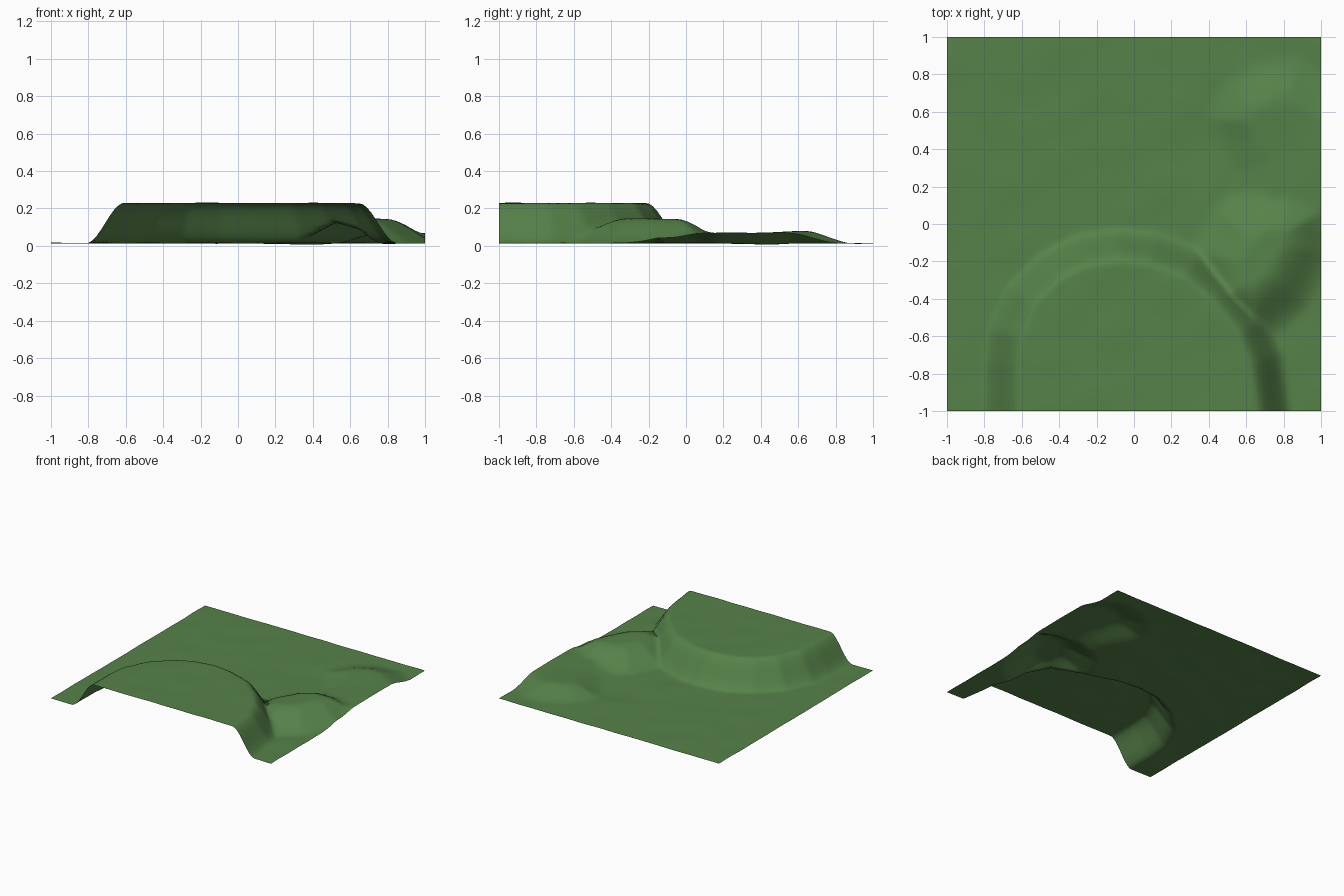
import bpy, bmesh, math
from mathutils import Vector, noise

if "Cube" in bpy.data.objects:
    bpy.data.objects.remove(bpy.data.objects["Cube"])

# Half-height outlines of the three raised areas
PLATEAU = [(-.71, -1.6), (-.71, -.75), (-.69, -.58), (-.6, -.38), (-.45, -.23), (-.28, -.14),
           (-.08, -.11), (.1, -.13), (.32, -.21), (.5, -.36), (.64, -.54), (.71, -.72),
           (.75, -1), (.75, -1.6)]
MID_MOUND = [(.44, -.17), (.53, .0), (.67, .1), (.82, .1), (.95, .04), (.94, -.14),
             (.82, -.36), (.65, -.5), (.45, -.42)]
LOW_MOUND = [(.64, .1), (.63, .3), (.57, .44), (.5, .56), (.57, .69), (.7, .76), (.85, .78),
             (1, .68), (1.3, .6), (1.3, -.03), (.9, -.03)]


def inside_distance(x, y, poly):
    """Distance to the outline, positive inside."""
    best, inside = 9.0, False
    for i, (ax, ay) in enumerate(poly):
        bx, by = poly[i - 1]
        dx, dy = bx - ax, by - ay
        t = max(0, min(1, ((x - ax) * dx + (y - ay) * dy) / (dx * dx + dy * dy)))
        best = min(best, math.hypot(x - ax - t * dx, y - ay - t * dy))
        if (ay > y) != (by > y) and x < ax + dx * (y - ay) / dy:
            inside = not inside
    return best if inside else -best


def rise(x, y, poly, half_width):
    t = max(0, min(1, .5 + inside_distance(x, y, poly) / (2 * half_width)))
    return t * t * (3 - 2 * t)


def bump(x, y, cx, cy, r):
    return math.exp(-((x - cx) ** 2 + (y - cy) ** 2) / (r * r))


def height(x, y):
    low = .055 * rise(x, y, LOW_MOUND, .13) + .012 * bump(x, y, .72, .64, .14)
    mid = .132 * rise(x, y, MID_MOUND, .16)
    top = .214 * rise(x, y, PLATEAU, .1)
    # Soft blend so the areas merge without creases
    z = max(low, mid, top)
    second = sorted((low, mid, top))[1]
    z += max(0, .03 - (z - second)) ** 2 / .12 * min(1, second / .03)
    z += .014 - .007 * bump(x, y, .38, .42, .18) + .005 * bump(x, y, .3, .62, .12)
    z += .004 * noise.noise(Vector((x * 5, y * 5, 3.7)))
    return max(0, min(z, .234))


# Ground sheet shaped by the height function
bm = bmesh.new()
bmesh.ops.create_grid(bm, x_segments=90, y_segments=90, size=1)
for v in bm.verts:
    v.co.z = height(v.co.x, v.co.y)
bmesh.ops.triangulate(bm, faces=bm.faces[:])
mesh = bpy.data.meshes.new("terrain")
bm.to_mesh(mesh)
bm.free()
terrain = bpy.data.objects.new("terrain", mesh)
bpy.context.collection.objects.link(terrain)
for p in mesh.polygons:
    p.use_smooth = True

# Grass colour
grass = bpy.data.materials.new("grass")
grass.diffuse_color = (.093, .223, .067, 1)
grass.use_nodes = True
grass.node_tree.nodes["Principled BSDF"].inputs["Base Color"].default_value = grass.diffuse_color
mesh.materials.append(grass)
